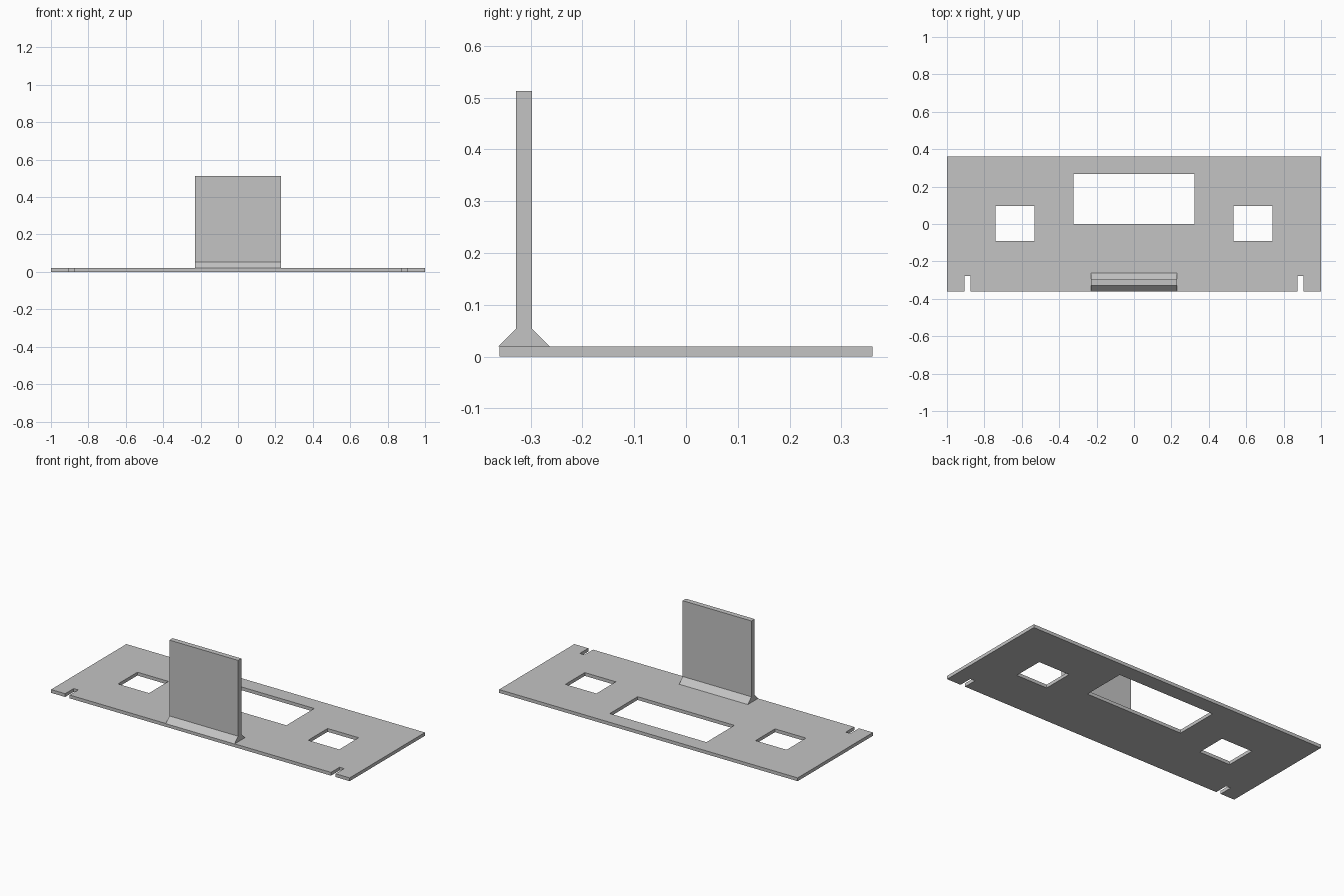
import bpy
import bmesh

cube = bpy.data.objects.get("Cube")
if cube:
    bpy.data.objects.remove(cube, do_unlink=True)

grey = bpy.data.materials.new("plain_grey")
grey.use_nodes = True
colour = (0.55, 0.55, 0.55, 1)
grey.diffuse_color = colour
grey.node_tree.nodes["Principled BSDF"].inputs["Base Color"].default_value = colour

THICK = 0.02
HALF_DEPTH = 0.36


def rectangle(cx, x_half, y0, y1):
    return [(cx - x_half, y0), (cx + x_half, y0), (cx + x_half, y1), (cx - x_half, y1)]


def add_mesh(name, bm):
    bmesh.ops.recalc_face_normals(bm, faces=bm.faces)
    mesh = bpy.data.meshes.new(name)
    bm.to_mesh(mesh)
    bm.free()
    mesh.materials.append(grey)
    obj = bpy.data.objects.new(name, mesh)
    bpy.context.collection.objects.link(obj)
    return obj


# Base plate: mirrored outline with two front slots, and three openings
slot_in, slot_out, slot_end = 0.875, 0.906, -0.278
half = [(slot_in, -HALF_DEPTH), (slot_in, slot_end), (slot_out, slot_end),
        (slot_out, -HALF_DEPTH), (1, -HALF_DEPTH), (1, HALF_DEPTH)]
outline = half + [(-x, y) for x, y in reversed(half)]
openings = [rectangle(0, 0.324, 0, 0.267)]
openings += [rectangle(side * 0.637, 0.104, -0.09, 0.096) for side in (-1, 1)]

curve = bpy.data.curves.new("base_plate", "CURVE")
curve.dimensions = "2D"
curve.fill_mode = "BOTH"
curve.extrude = THICK / 2
for loop in [outline] + openings:
    spline = curve.splines.new("POLY")
    spline.points.add(len(loop) - 1)
    for point, (x, y) in zip(spline.points, loop):
        point.co = (x, y, 0, 1)
    spline.use_cyclic_u = True
plate_curve = bpy.data.objects.new("base_plate_outline", curve)
bpy.context.collection.objects.link(plate_curve)

# Turn the filled outline into a clean flat-faced mesh
bpy.context.view_layer.update()
evaluated = plate_curve.evaluated_get(bpy.context.evaluated_depsgraph_get())
bm = bmesh.new()
bm.from_mesh(evaluated.to_mesh())
bpy.data.objects.remove(plate_curve, do_unlink=True)
bmesh.ops.remove_doubles(bm, verts=bm.verts, dist=0.0001)
bmesh.ops.translate(bm, verts=bm.verts, vec=(0, 0, THICK / 2))
for face in bm.faces:
    face.smooth = False
add_mesh("base_plate", bm)

# Upright panel with sloped feet: a side profile extruded across x
wall_y, wall_half, foot = -0.3125, 0.0155, 0.034
side = [(wall_half + foot, THICK), (wall_half, THICK + foot), (wall_half, 0.513)]
profile = side + [(-y, z) for y, z in reversed(side)]
bm = bmesh.new()
face = bm.faces.new([bm.verts.new((-0.23, wall_y + y, z)) for y, z in profile])
swept = bmesh.ops.extrude_face_region(bm, geom=[face])["geom"]
bmesh.ops.translate(bm, vec=(0.46, 0, 0),
                    verts=[v for v in swept if isinstance(v, bmesh.types.BMVert)])
add_mesh("upright_panel", bm)
